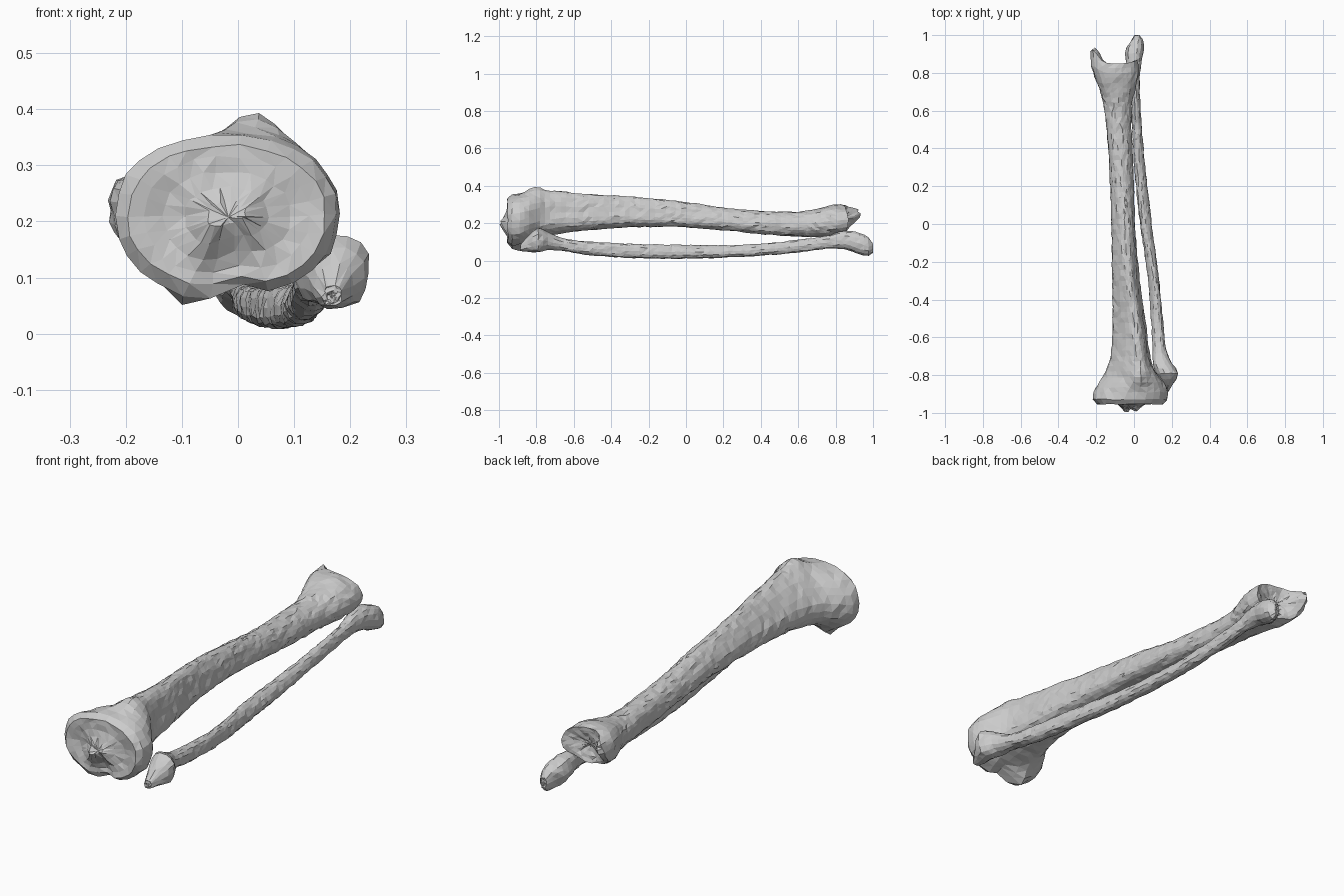
import bpy, bmesh, math, random
from mathutils import Vector

random.seed(4)


def resample(rows, step):
    """Smoothly interpolate station rows; the first column is y."""
    def slope(i, k):
        a, b = rows[max(i - 1, 0)], rows[min(i + 1, len(rows) - 1)]
        return (b[k] - a[k]) / (b[0] - a[0])
    out = []
    for i in range(len(rows) - 1):
        a, b = rows[i], rows[i + 1]
        h = b[0] - a[0]
        n = max(1, round(h / step))
        for j in range(n):
            t = j / n
            row = [a[0] + h * t]
            for k in range(1, len(a)):
                row.append((2*t**3 - 3*t*t + 1) * a[k] + (t**3 - 2*t*t + t) * h * slope(i, k)
                           + (3*t*t - 2*t**3) * b[k] + (t**3 - t*t) * h * slope(i + 1, k))
            out.append(row)
    out.append(list(rows[-1]))
    return out


def section(row, sides, power):
    """Rounded-triangle section fitted to the x and z limits of a station."""
    y, x0, x1, z0, z1, tri, skew = row
    pts = []
    for i in range(sides):
        a = 2 * math.pi * i / sides
        u = math.copysign(abs(math.cos(a)) ** power, math.cos(a))
        v = math.copysign(abs(math.sin(a)) ** power, math.sin(a))
        pts.append((u * (1 - tri * (v + 1) / 2) + skew * max(0, v), v))
    lo, hi = min(p[0] for p in pts), max(p[0] for p in pts)
    return [Vector((x0 + (x1 - x0) * (p[0] - lo) / (hi - lo), y,
                    z0 + (z1 - z0) * (p[1] + 1) / 2)) for p in pts]


def build_bone(name, rows, sides, step, rough, shape, power=0.9):
    """Loft the stations, cap with concentric rings, sculpt and roughen."""
    rings = [section(r, sides, power) for r in resample(rows, step)]

    def cap(ring):
        c = sum(ring, Vector()) / len(ring)
        return [[c + (p - c) * f for p in ring] for f in (0.84, 0.64, 0.42, 0.2)], c
    front, c0 = cap(rings[0])
    back, c1 = cap(rings[-1])
    rings = front[::-1] + rings + back
    bm = bmesh.new()

    def add(p):
        q = shape(p.copy())
        return bm.verts.new(q + Vector([random.uniform(-rough, rough) for _ in range(3)]))
    vr = [[add(p) for p in r] for r in rings]
    for a, b in zip(vr, vr[1:]):
        for i in range(sides):
            j = (i + 1) % sides
            bm.faces.new((a[i], a[j], b[j], b[i]))
    for ring, c in ((vr[0], c0), (vr[-1], c1)):
        tip = add(c)
        for i in range(sides):
            bm.faces.new((ring[i], ring[(i + 1) % sides], tip))
    bmesh.ops.triangulate(bm, faces=bm.faces)
    bmesh.ops.recalc_face_normals(bm, faces=bm.faces)
    mesh = bpy.data.meshes.new(name)
    bm.to_mesh(mesh)
    bm.free()
    ob = bpy.data.objects.new(name, mesh)
    bpy.context.collection.objects.link(ob)
    return ob


def bump(a, b, ca, cb, ra, rb):
    return math.exp(-((a - ca) / ra) ** 2 - ((b - cb) / rb) ** 2)


def shape_tibia(p):
    x, y, z = p
    # plateau: twin eminence between two shallow dishes
    if y < -0.94:
        p.y -= 0.042 * bump(x, z, -0.045, 0.19, 0.03, 0.045)
        p.y -= 0.036 * bump(x, z, 0.015, 0.20, 0.03, 0.045)
        p.y += 0.015 * bump(x, z, -0.125, 0.20, 0.05, 0.07)
        p.y += 0.012 * bump(x, z, 0.10, 0.20, 0.04, 0.07)
        p.y += 0.02 * bump(x, z, -0.02, 0.09, 0.04, 0.05)
    # overhanging rear condyle and the groove beside it
    if z < 0.2:
        p.z -= 0.03 * bump(x, y, -0.09, -0.89, 0.045, 0.045)
        p.z += 0.02 * bump(x, y, 0.0, -0.91, 0.04, 0.08)
    # front tuberosity
    if z > 0.25:
        p.z += 0.034 * bump(x, y, 0.03, -0.81, 0.05, 0.055)
    # ankle cup, inner malleolus and outer lip
    if y > 0.76:
        w = min(1, (y - 0.76) / 0.08)
        p.y += 0.085 * w * bump(x, z, -0.21, 0.245, 0.04, 0.06)
        p.y += 0.02 * w * bump(x, z, 0.02, 0.2, 0.04, 0.1)
        p.y -= 0.02 * w * bump(x, z, -0.09, 0.21, 0.07, 0.05)
    return p


def shape_fibula(p):
    # hollow on the inner side of the ankle end
    if p.x < 0.01:
        p.x += 0.018 * bump(p.y, p.z, 0.95, 0.06, 0.03, 0.04)
    return p


# columns: y, x min, x max, z min, z max, triangularity, crest shift
tibia = [
    (-0.955, -0.195, 0.155, 0.085, 0.335, 0.0, 0.0),
    (-0.93, -0.22, 0.177, 0.068, 0.352, 0.0, 0.0),
    (-0.89, -0.213, 0.18, 0.075, 0.356, 0.1, 0.05),
    (-0.84, -0.185, 0.16, 0.10, 0.36, 0.25, 0.15),
    (-0.78, -0.15, 0.115, 0.125, 0.365, 0.4, 0.25),
    (-0.70, -0.125, 0.085, 0.14, 0.373, 0.55, 0.3),
    (-0.55, -0.113, 0.065, 0.16, 0.357, 0.6, 0.3),
    (-0.30, -0.115, 0.03, 0.178, 0.342, 0.6, 0.2),
    (0.0, -0.12, 0.006, 0.177, 0.312, 0.5, 0.15),
    (0.25, -0.128, -0.003, 0.157, 0.276, 0.35, 0.0),
    (0.45, -0.14, -0.012, 0.138, 0.263, 0.2, -0.1),
    (0.62, -0.158, -0.012, 0.128, 0.262, 0.1, -0.1),
    (0.72, -0.185, 0.008, 0.125, 0.282, 0.0, -0.1),
    (0.80, -0.225, 0.027, 0.128, 0.30, 0.0, -0.15),
    (0.85, -0.232, 0.02, 0.14, 0.295, 0.0, -0.15),
]
fibula = [
    (-0.885, 0.15, 0.185, 0.05, 0.085, 0, 0),
    (-0.85, 0.135, 0.205, 0.045, 0.125, 0, 0.1),
    (-0.79, 0.115, 0.235, 0.045, 0.175, 0, 0.1),
    (-0.74, 0.10, 0.20, 0.055, 0.155, 0, 0),
    (-0.68, 0.10, 0.175, 0.055, 0.125, 0.1, 0),
    (-0.55, 0.093, 0.157, 0.033, 0.105, 0.2, 0.1),
    (-0.30, 0.075, 0.132, 0.013, 0.09, 0.3, 0.2),
    (0.0, 0.033, 0.094, 0.01, 0.084, 0.3, -0.2),
    (0.30, 0.002, 0.06, 0.02, 0.084, 0.2, -0.2),
    (0.55, -0.012, 0.038, 0.038, 0.105, 0.2, 0),
    (0.75, -0.018, 0.03, 0.062, 0.132, 0.1, 0),
    (0.85, -0.04, 0.04, 0.06, 0.16, 0, 0),
    (0.93, -0.045, 0.052, 0.033, 0.148, 0, 0),
    (0.975, -0.02, 0.048, 0.025, 0.125, 0, 0),
    (0.998, 0.0, 0.03, 0.04, 0.095, 0, 0),
]

build_bone("shin_bone", tibia, 26, 0.028, 0.0032, shape_tibia)
build_bone("calf_bone", fibula, 14, 0.025, 0.0025, shape_fibula)
